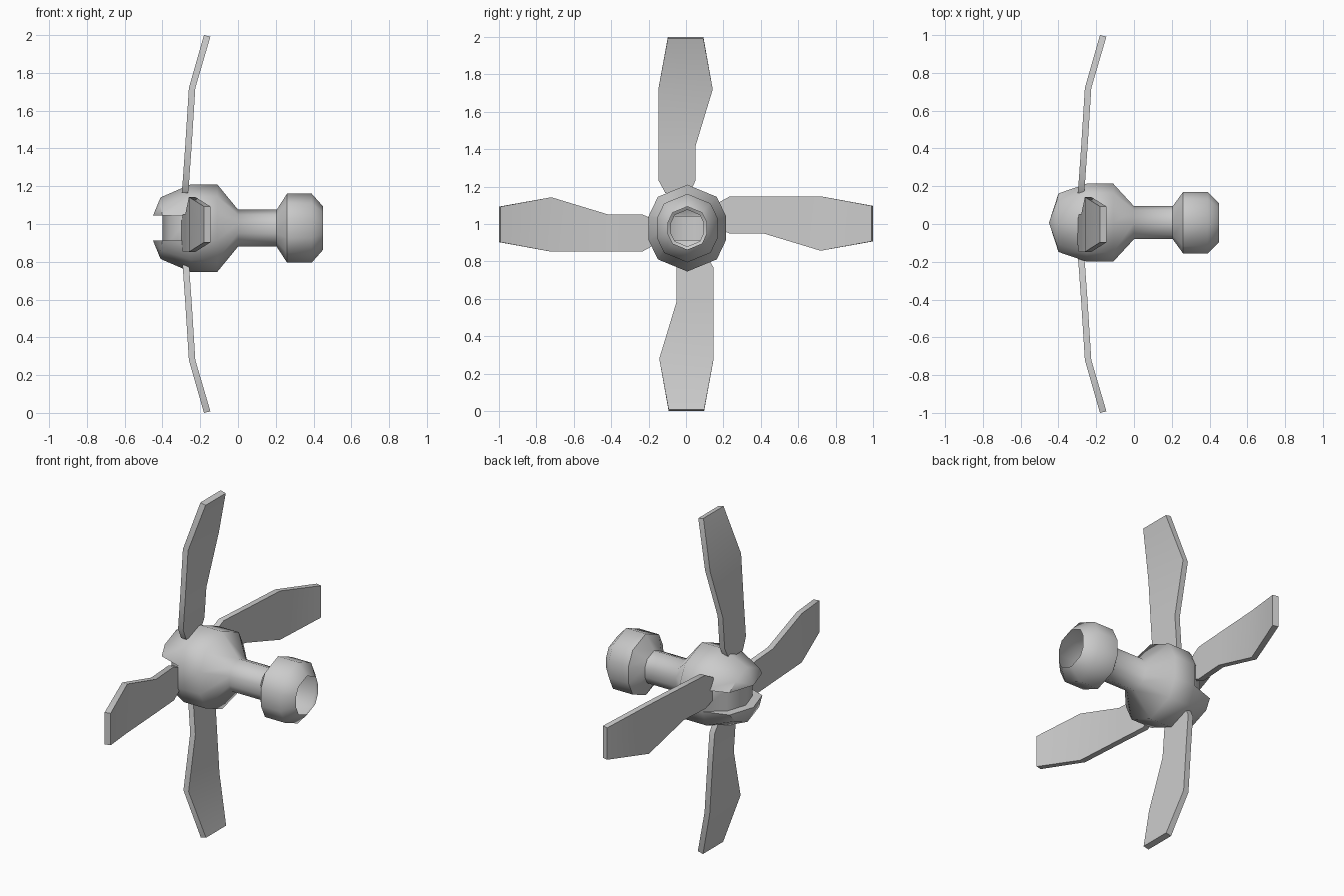
import bpy, bmesh
from math import pi, radians
from mathutils import Matrix, Vector

if "Cube" in bpy.data.objects:
    bpy.data.objects.remove(bpy.data.objects["Cube"])


def finish(name, bm, angle):
    bmesh.ops.recalc_face_normals(bm, faces=bm.faces[:])
    me = bpy.data.meshes.new(name)
    bm.to_mesh(me)
    bm.free()
    ob = bpy.data.objects.new(name, me)
    bpy.context.collection.objects.link(ob)
    bpy.ops.object.select_all(action='DESELECT')
    ob.select_set(True)
    bpy.context.view_layer.objects.active = ob
    bpy.ops.object.shade_smooth_by_angle(angle=radians(angle))
    return ob


# Hub and open rear tube: cross-sections (x, radius) along the x axis
CY, CZ, LIP = 0.007, 0.978, 0.066
half = [(0, 1), (.68, .72), (.89, .28), (.89, -.28), (.68, -.72)]
section = half + [(-y, -z) for y, z in half]
profile = [(-.41, .163), (-.25, .232), (-.11, .232), (0, .098), (.205, .098),
           (.26, .183), (.39, .183), (.45, .115)]

bm = bmesh.new()


def vert(x, y, z):
    return bm.verts.new((x, CY + y, CZ + z))


rings = [[vert(x, y * r, z * r) for y, z in section] for x, r in profile]
for i in (2, 3, 7, 8):                      # mouth corners on the nose ring
    y, z = section[i]
    rings[0][i].co = (-.40, CY + (.155 if y > 0 else -.155),
                      CZ + (LIP if z > 0 else -LIP))
for k in range(len(rings) - 1):
    a, b = rings[k], rings[k + 1]
    for i in range(10):
        if k == 0 and i in (2, 7):
            continue                        # mouth opening
        j = (i + 1) % 10
        bm.faces.new((a[i], a[j], b[j], b[i]))

# Nose tips, lips and the recessed band inside the mouth
bands = []
for s, arc in ((1, (8, 9, 0, 1, 2)), (-1, (7, 6, 5, 4, 3))):
    tip = vert(-.45, 0, s * LIP)
    r0 = [rings[0][i] for i in arc]
    for p, q in zip(r0, r0[1:]):
        bm.faces.new((tip, p, q))
    end_l, end_r = rings[1][arc[0]], rings[1][arc[-1]]
    inner = [vert(-.36, -.12, s * LIP), vert(-.40, 0, s * LIP), vert(-.36, .12, s * LIP)]
    bm.faces.new((end_l, r0[0], inner[0]))
    bm.faces.new((r0[0], tip, inner[1], inner[0]))
    bm.faces.new((tip, r0[-1], inner[2], inner[1]))
    bm.faces.new((r0[-1], end_r, inner[2]))
    bands.append([end_l] + inner + [end_r])
up, lo = bands
for i in range(4):
    bm.faces.new((up[i], up[i + 1], lo[i + 1], lo[i]))
finish("hub", bm, 52)

# Four bent blades: rows of (radius, left edge, right edge, x)
rows = [(.165, -.11, .02, -.298), (.235, -.148, .052, -.292), (.42, -.148, .052, -.279),
        (.72, -.148, .143, -.26), (1.0, -.097, .093, -.18)]
for n, label in enumerate(("top", "left", "bottom", "right")):
    bm = bmesh.new()
    loops = []
    for r, a, b, x in rows:
        dr = -.008 if r == 1 else 0
        loops.append([bm.verts.new(c) for c in
                      ((x, a, r), (x, b, r), (x + .034, b, r + dr), (x + .034, a, r + dr))])
    for p, q in zip(loops, loops[1:]):
        for i in range(4):
            j = (i + 1) % 4
            bm.faces.new((p[i], p[j], q[j], q[i]))
    bm.faces.new(loops[0])
    bm.faces.new(loops[-1])
    turn = Matrix.Translation(Vector((0, 0, 1))) @ Matrix.Rotation(n * pi / 2, 4, 'X')
    bm.transform(turn)
    finish(label + "_blade", bm, 30)
